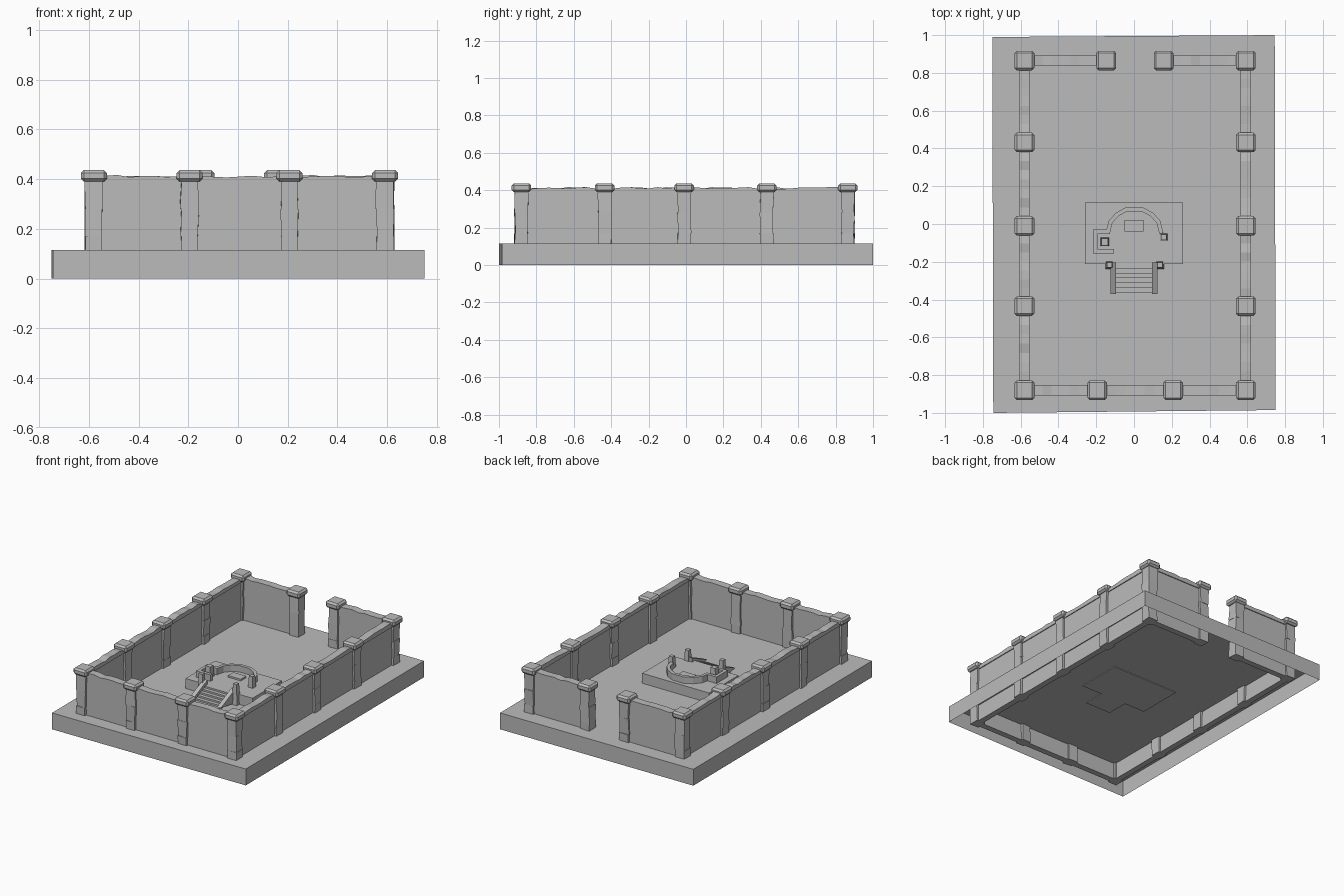
import bpy, bmesh, random
from mathutils import Vector

random.seed(7)
if "Cube" in bpy.data.objects:
    bpy.data.objects.remove(bpy.data.objects["Cube"])

stone = bpy.data.materials.new("grey stone")
stone.use_nodes = True
COLOUR = (0.5, 0.5, 0.5, 1)
stone.diffuse_color = COLOUR
stone.node_tree.nodes["Principled BSDF"].inputs["Base Color"].default_value = COLOUR

GROUND, DAIS = 0.115, 0.185
LEFT, RIGHT, FRONT, BACK = -0.58, 0.592, -0.88, 0.865


def finish(name, bm):
    bmesh.ops.recalc_face_normals(bm, faces=bm.faces)
    mesh = bpy.data.meshes.new(name)
    bm.to_mesh(mesh)
    bm.free()
    mesh.materials.append(stone)
    obj = bpy.data.objects.new(name, mesh)
    bpy.context.collection.objects.link(obj)
    return obj


def add_block(bm, x, y, z0, z1, w, d, taper=1.0, jitter=0.0):
    """Box standing on z0, optionally tapered and roughened."""
    verts = bmesh.ops.create_cube(bm, size=1)["verts"]
    for v in verts:
        top = v.co.z > 0
        k = taper if top else 1
        j = [random.uniform(-jitter, jitter) for _ in range(2)]
        v.co = Vector((x + v.co.x * w * k + j[0], y + v.co.y * d * k + j[1], z1 if top else z0))
    return verts


def block(name, *args, bevel=0.0, **kw):
    bm = bmesh.new()
    add_block(bm, *args, **kw)
    obj = finish(name, bm)
    if bevel:
        mod = obj.modifiers.new("chamfer", "BEVEL")
        mod.width, mod.segments = bevel, 1
    return obj


def sweep(name, path, width, z0, z1, wobble=0.0):
    """Rectangular section carried along a flat path with mitred corners."""
    pts = [Vector((*p, 0)) for p in path]
    bm = bmesh.new()
    rings = []
    for i, p in enumerate(pts):
        a = (p - pts[i - 1]).normalized() if i else None
        b = (pts[i + 1] - p).normalized() if i < len(pts) - 1 else None
        a, b = a or b, b or a
        na = Vector((-a.y, a.x, 0))
        n = (na + Vector((-b.y, b.x, 0))).normalized()
        n *= width / 2 / n.dot(na)
        top = z1 + random.uniform(-wobble, wobble)
        rings.append([bm.verts.new((q.x, q.y, z)) for q, z in
                      ((p - n, z0), (p + n, z0), (p + n, top), (p - n, top))])
    for r, s in zip(rings, rings[1:]):
        for k in range(4):
            m = (k + 1) % 4
            bm.faces.new((r[k], r[m], s[m], s[k]))
    bm.faces.new(rings[0])
    bm.faces.new(rings[-1])
    return finish(name, bm)


# Hollow plinth, open underneath, with slightly skewed corners
bm = bmesh.new()
corners = [(-0.745, -1), (0.75, -0.985), (0.745, 1), (-0.75, 0.99)]
low = [bm.verts.new((x, y, 0)) for x, y in corners]
high = [bm.verts.new((x, y, GROUND)) for x, y in corners]
bm.faces.new(high)
for i in range(4):
    j = (i + 1) % 4
    bm.faces.new((low[i], low[j], high[j], high[i]))
finish("plinth", bm)


# Pillars of rough stacked stones with chamfered caps
def pillar(x, y):
    bm = bmesh.new()
    levels = [0, 0.17, 0.28, 0.395]
    for z0, z1 in zip(levels, levels[1:]):
        add_block(bm, x, y, z0, z1, 0.07, 0.07, jitter=0.004)
    finish("pillar_shaft", bm)
    block("pillar_cap", x, y, 0.39, 0.437, 0.104, 0.104, bevel=0.012)


# Walls with a wavy worn coping
def wall(a, b):
    a, b = Vector(a), Vector(b)
    sweep("wall_panel", [a, b], 0.042, 0, 0.395)
    n = max(6, int((b - a).length / 0.045))
    sweep("wall_coping", [a.lerp(b, i / n) for i in range(n + 1)], 0.054, 0.384, 0.412, 0.005)


side_y = [FRONT, -0.435, -0.01, 0.432, BACK]
front_x = [LEFT, -0.195, 0.207, RIGHT]
gate_x = [-0.147, 0.157]

for x in (LEFT, RIGHT):
    for y in side_y:
        pillar(x, y)
    for y0, y1 in zip(side_y, side_y[1:]):
        wall((x, y0), (x, y1))
for x in front_x[1:-1]:
    pillar(x, FRONT)
for x0, x1 in zip(front_x, front_x[1:]):
    wall((x0, FRONT), (x1, FRONT))
for x, end in zip(gate_x, (LEFT, RIGHT)):
    pillar(x, BACK)
    wall((end, BACK), (x, BACK))

# Raised dais
block("dais", 0, -0.048, 0.11, DAIS, 0.52, 0.325)

# Steps between sloping side rails
STEPS = 6
for i in range(STEPS):
    top = DAIS - i * (DAIS - GROUND) / STEPS
    y = -0.222 - i * 0.026
    block("step", 0, y, GROUND - 0.005, top, 0.2, 0.026)
for x in (-0.11, 0.11):
    bm = bmesh.new()
    for v in add_block(bm, x, -0.287, GROUND, DAIS + 0.03, 0.03, 0.165):
        if v.co.z > GROUND and v.co.y < -0.287:
            v.co.z = GROUND + 0.025
    finish("stair_rail", bm)

# Curved parapet with a bracket-shaped return on one side
sweep("curved_parapet",
      [(-0.105, -0.155 + 0.011), (-0.205, -0.144), (-0.205, -0.041), (-0.137, -0.041),
       (-0.125, 0.01), (-0.09, 0.05), (-0.04, 0.078), (0.042, 0.078),
       (0.095, 0.05), (0.13, 0.01), (0.145, -0.05)],
      0.022, DAIS - 0.005, DAIS + 0.045)

# Small posts, pedestal and central slab
for x, y, size, height in [(-0.155, -0.095, 0.054, 0.075), (0.158, -0.07, 0.044, 0.08),
                           (-0.13, -0.217, 0.042, 0.075), (0.137, -0.217, 0.042, 0.075)]:
    block("small_post", x, y, GROUND, DAIS + height, size, size, taper=0.65)
block("central_slab", 0, -0.01, DAIS - 0.005, DAIS + 0.012, 0.1, 0.06)
